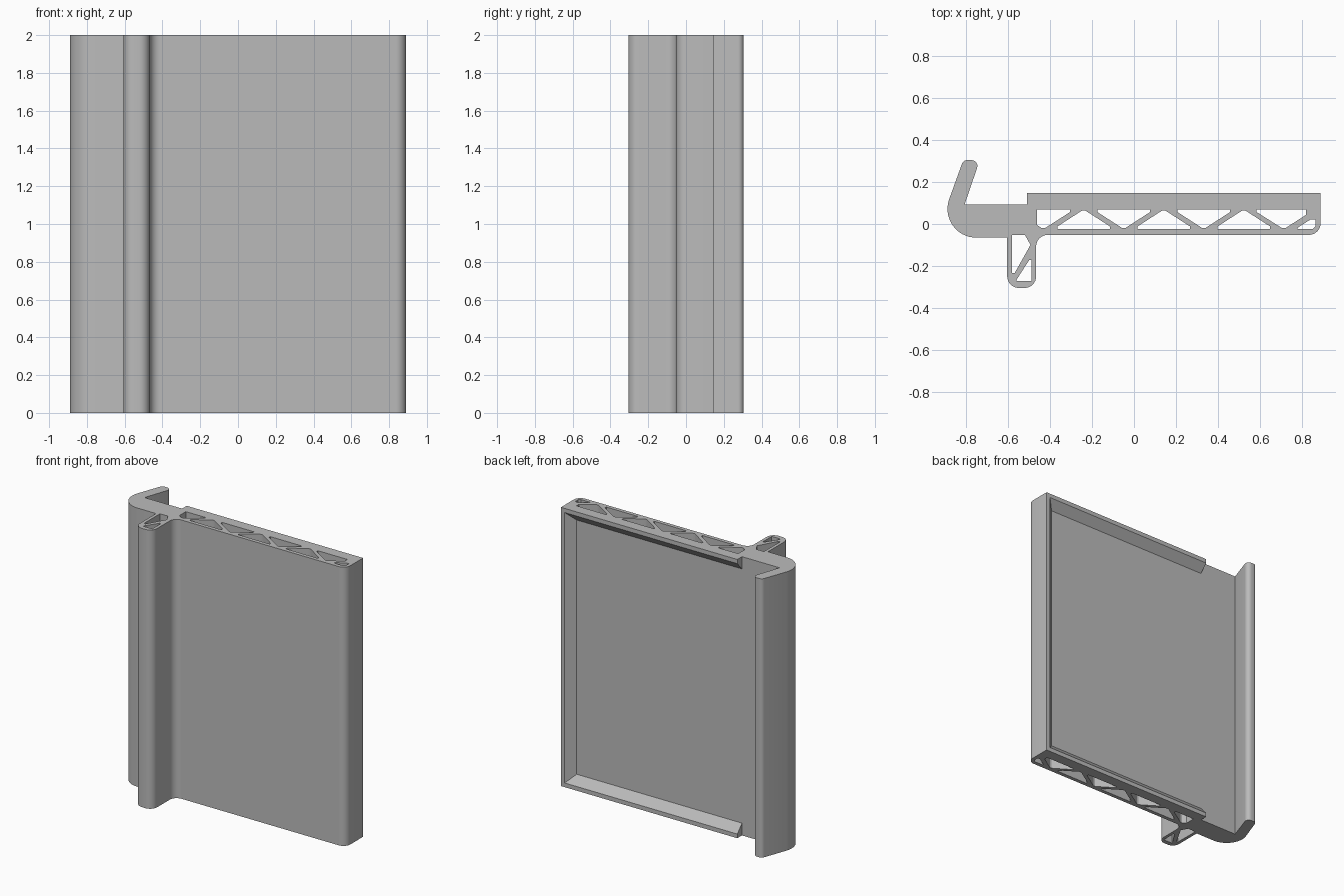
import bpy, bmesh
from math import sin, cos, radians

cube = bpy.data.objects.get("Cube")
if cube:
    bpy.data.objects.remove(cube, do_unlink=True)

HEIGHT = 2.0
FLOOR, BACK = 0.094, 0.147        # recess floor and rim depth
HOLE_TOP, HOLE_BOTTOM = 0.07, -0.025

grey = bpy.data.materials.new("plain grey")
grey.use_nodes = True
colour = (0.5, 0.5, 0.5, 1)
grey.diffuse_color = colour
grey.node_tree.nodes["Principled BSDF"].inputs["Base Color"].default_value = colour


def arc(cx, cy, r, start, end, steps=8):
    angles = [radians(start + (end - start) * i / steps) for i in range(steps + 1)]
    return [(cx + r * cos(a), cy + r * sin(a)) for a in angles]


def finish(bm, name):
    bmesh.ops.recalc_face_normals(bm, faces=bm.faces)
    mesh = bpy.data.meshes.new(name)
    bm.to_mesh(mesh)
    bm.free()
    mesh.materials.append(grey)
    obj = bpy.data.objects.new(name, mesh)
    bpy.context.collection.objects.link(obj)
    bpy.ops.object.select_all(action='DESELECT')
    obj.select_set(True)
    bpy.context.view_layer.objects.active = obj
    bpy.ops.object.shade_smooth_by_angle(angle=radians(30))
    return obj


def extruded_profile(name, loops):
    """Fill an outline with holes and extrude it to full height."""
    bm = bmesh.new()
    edges = []
    for loop in loops:
        verts = [bm.verts.new((x, y, 0)) for x, y in loop]
        edges += [bm.edges.new((a, b)) for a, b in zip(verts, verts[1:] + verts[:1])]
    bmesh.ops.triangle_fill(bm, edges=edges, use_beauty=True, normal=(0, 0, 1))
    top = bmesh.ops.extrude_face_region(bm, geom=bm.faces[:])["geom"]
    bmesh.ops.translate(bm, vec=(0, 0, HEIGHT),
                        verts=[g for g in top if isinstance(g, bmesh.types.BMVert)])
    return finish(bm, name)


# Outline: panel, rounded end, hook, then the front leg
outline = [(0.89, FLOOR), (-0.808, FLOOR)]
outline += arc(-0.775, 0.277, 0.028, -19, 90, 6)
outline += arc(-0.795, 0.277, 0.028, 90, 161, 5)
outline += arc(-0.753, 0.072, 0.137, 161, 270, 16)
outline += [(-0.605, -0.065)]
outline += arc(-0.55, -0.25, 0.055, 180, 270)
outline += arc(-0.522, -0.25, 0.055, 270, 360)
outline += arc(-0.412, -0.107, 0.055, 180, 90)
outline += arc(0.835, 0.003, 0.055, 270, 360)


# Truss openings alternate between pointing back and pointing front
def truss_opening(centre, points_back):
    base, tip = (HOLE_BOTTOM, HOLE_TOP) if points_back else (HOLE_TOP, HOLE_BOTTOM)
    s = 1 if points_back else -1
    return [(centre - 0.126, base), (centre + 0.126, base),
            (centre + 0.126, base + s * 0.013), (centre + 0.008, tip - s * 0.006),
            (centre - 0.008, tip - s * 0.006), (centre - 0.126, base + s * 0.013)]


holes = [truss_opening(-0.24 + 0.191 * i, i % 2 == 0) for i in range(5)]
# End openings of the truss
holes.append([(-0.463, HOLE_TOP), (-0.305, HOLE_TOP), (-0.305, 0.057),
              (-0.425, -0.02), (-0.44, -0.02), (-0.463, -0.005)])
holes.append([(0.585, HOLE_TOP), (0.82, HOLE_TOP), (0.82, 0.043),
              (0.722, -0.02), (0.707, -0.02), (0.585, 0.057)])
holes.append([(0.78, HOLE_BOTTOM), (0.78, -0.018), (0.843, 0.022), (0.865, 0.022),
              (0.865, -0.012), (0.852, HOLE_BOTTOM)])
# Leg openings
holes.append([(-0.582, -0.053), (-0.52, -0.053), (-0.494, -0.10),
              (-0.57, -0.235), (-0.582, -0.235)])
holes.append([(-0.49, -0.172), (-0.49, -0.272), (-0.56, -0.272),
              (-0.56, -0.265), (-0.5, -0.172)])
extruded_profile("hooked_panel", [outline] + holes)

# Bevelled rim around three sides of the back
bm = bmesh.new()
section = [(0, FLOOR), (0, BACK), (0.03, BACK), (0.088, FLOOR)]
corners = [(-0.51, 0, 0, 1), (0.89, 0, -1, 1), (0.89, HEIGHT, -1, -1), (-0.51, HEIGHT, 0, -1)]
rings = [[bm.verts.new((x + dx * inset, y, z + dz * inset)) for inset, y in section]
         for x, z, dx, dz in corners]
for a, b in zip(rings, rings[1:]):
    for i in range(4):
        j = (i + 1) % 4
        bm.faces.new((a[i], a[j], b[j], b[i]))
bm.faces.new(rings[0])
bm.faces.new(rings[-1])
finish(bm, "back_rim")
